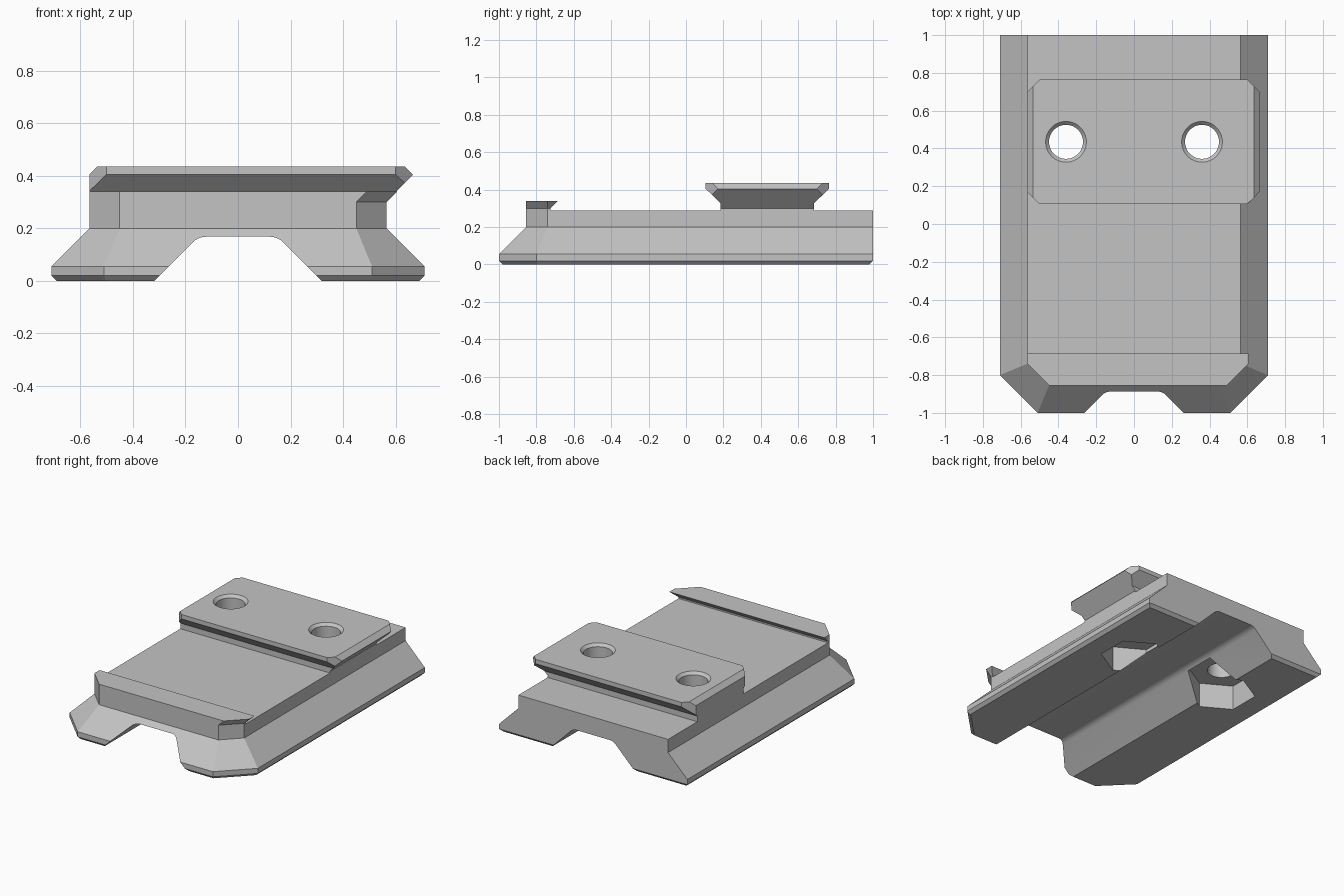
import bpy, bmesh, math
from mathutils import Vector

if "Cube" in bpy.data.objects:
    bpy.data.objects.remove(bpy.data.objects["Cube"], do_unlink=True)

grey = bpy.data.materials.new("plain grey")
grey.use_nodes = True
COLOUR = (0.55, 0.55, 0.55, 1)
grey.diffuse_color = COLOUR
for node in grey.node_tree.nodes:
    if node.type == 'BSDF_PRINCIPLED':
        node.inputs["Base Color"].default_value = COLOUR


def finish(name, bm):
    bmesh.ops.recalc_face_normals(bm, faces=bm.faces[:])
    mesh = bpy.data.meshes.new(name)
    bm.to_mesh(mesh)
    bm.free()
    mesh.materials.append(grey)
    obj = bpy.data.objects.new(name, mesh)
    bpy.context.collection.objects.link(obj)
    return obj


def prism(name, profile, axis, lo, hi, limits):
    """Extrude a profile along x or y, then trim it to half-spaces n.p <= d."""
    bm = bmesh.new()
    place = (lambda a, b, t: (t, a, b)) if axis == 'x' else (lambda a, b, t: (a, t, b))
    face = bm.faces.new([bm.verts.new(place(a, b, lo)) for a, b in profile])
    extruded = bmesh.ops.extrude_face_region(bm, geom=[face])["geom"]
    moved = [v for v in extruded if isinstance(v, bmesh.types.BMVert)]
    bmesh.ops.translate(bm, verts=moved, vec=place(0, 0, hi - lo))
    bmesh.ops.recalc_face_normals(bm, faces=bm.faces[:])
    for normal, d in limits:
        n = Vector(normal)
        bmesh.ops.bisect_plane(bm, geom=bm.verts[:] + bm.edges[:] + bm.faces[:], dist=1e-5,
                               plane_co=n * d / n.length_squared, plane_no=n, clear_outer=True)
        rim = [e for e in bm.edges if e.is_boundary]
        if rim:
            bmesh.ops.edgeloop_fill(bm, edges=rim)
    return finish(name, bm)


# Base: bevelled skirt with a rounded trapezoid channel underneath
half = [(0.69, 0), (0.71, 0.02), (0.71, 0.055), (0.565, 0.2)]
R, cx, cz = 0.07, 0.122, 0.098
arc = [(cx + R * math.sin(math.radians(a)), cz + R * math.cos(math.radians(a)))
       for a in (0, 9, 18, 27, 36, 45)]
right_side = arc + [(0.319, 0)] + half
left_side = [(-x, z) for x, z in reversed(right_side)]
S = math.sqrt(2)
base_limits = [((0, -1, 1), 1.055), ((0, -1, -1), 1 - 0.02), ((0, 1, -1), 1 - 0.02)]
for s in (1, -1):
    base_limits += [((s, -1, 0), 1.51),
                    ((s, -1, S), 1.51 + 0.055 * S),
                    ((s, -1, -S), 1.51 - 0.02 * S)]
base = prism("base_skirt", left_side + right_side, 'y', -1, 1, base_limits)

# Deck: upright body with low steps that carry the lip and the clamp
deck_profile = [(-0.855, 0.2), (1, 0.2), (1, 0.29), (0.685, 0.29), (0.685, 0.3),
                (0.185, 0.3), (0.185, 0.29), (-0.725, 0.29), (-0.725, 0.3), (-0.855, 0.3)]
deck = prism("deck", deck_profile, 'x', -0.565, 0.565,
             [((s, -1, 0), 1.305) for s in (1, -1)])

# Front lip: undercut at the back and flared on the left side
lip_profile = [(-0.855, 0.3), (-0.725, 0.3), (-0.685, 0.34), (-0.855, 0.34)]
lip = prism("front_lip", lip_profile, 'x', -0.565, 0.7,
            [((1, 0, -1), 0.265), ((1, -1, -1), 1.005), ((-1, -1, 0), 1.305)])

# Clamp block: dovetailed front and back, flared on the left side
clamp_profile = [(0.185, 0.3), (0.685, 0.3), (0.685, 0.328), (0.765, 0.405), (0.765, 0.435),
                 (0.105, 0.435), (0.105, 0.405), (0.185, 0.328)]
clamp = prism("clamp_block", clamp_profile, 'x', -0.565, 0.8,
              [((1, 0, -1), 0.262), ((1, 0, 1), 1.07), ((-1, 0, 1), 0.97),
               ((1, -1, 0), 0.495), ((1, 1, 0), 1.365),
               ((-1, -1, 0), 0.395), ((-1, 1, 0), 1.265)])


# Screw holes: through bore, countersink and hexagonal nut pocket
def hole_cutter(x, sides, r1, r2, z1, z2, turn=0):
    bpy.ops.mesh.primitive_cone_add(vertices=sides, radius1=r1, radius2=r2, depth=z2 - z1,
                                    location=(x, 0.435, (z1 + z2) / 2), rotation=(0, 0, turn))
    cutter = bpy.context.object
    cutter.name = "hole_cutter"
    cutter.data.materials.append(grey)
    cutter.hide_render = True
    return cutter


def carve(obj, cutter):
    mod = obj.modifiers.new("hole", 'BOOLEAN')
    mod.operation = 'DIFFERENCE'
    mod.solver = 'EXACT'
    mod.object = cutter
    bpy.context.view_layer.objects.active = obj
    bpy.ops.object.modifier_apply(modifier=mod.name)


for x in (-0.36, 0.36):
    bore = hole_cutter(x, 48, 0.09, 0.09, -0.1, 0.6)
    sink = hole_cutter(x, 48, 0.088, 0.128, 0.415, 0.455)
    pocket = hole_cutter(x, 6, 0.215, 0.215, -0.1, 0.17)
    # keep two pocket corners on the long axis
    spread = [v.co for v in pocket.data.vertices]
    if max(abs(c.x) for c in spread) > max(abs(c.y) for c in spread):
        pocket.rotation_euler.z = math.pi / 6
    bpy.context.view_layer.update()
    for part in (base, deck, clamp):
        carve(part, bore)
    carve(clamp, sink)
    carve(base, pocket)
    for cutter in (bore, sink, pocket):
        bpy.data.objects.remove(cutter, do_unlink=True)

# Smooth the round surfaces and keep the hard edges
bpy.ops.object.select_all(action='DESELECT')
for part in (base, deck, lip, clamp):
    part.select_set(True)
bpy.context.view_layer.objects.active = base
bpy.ops.object.shade_smooth_by_angle(angle=math.radians(25))
